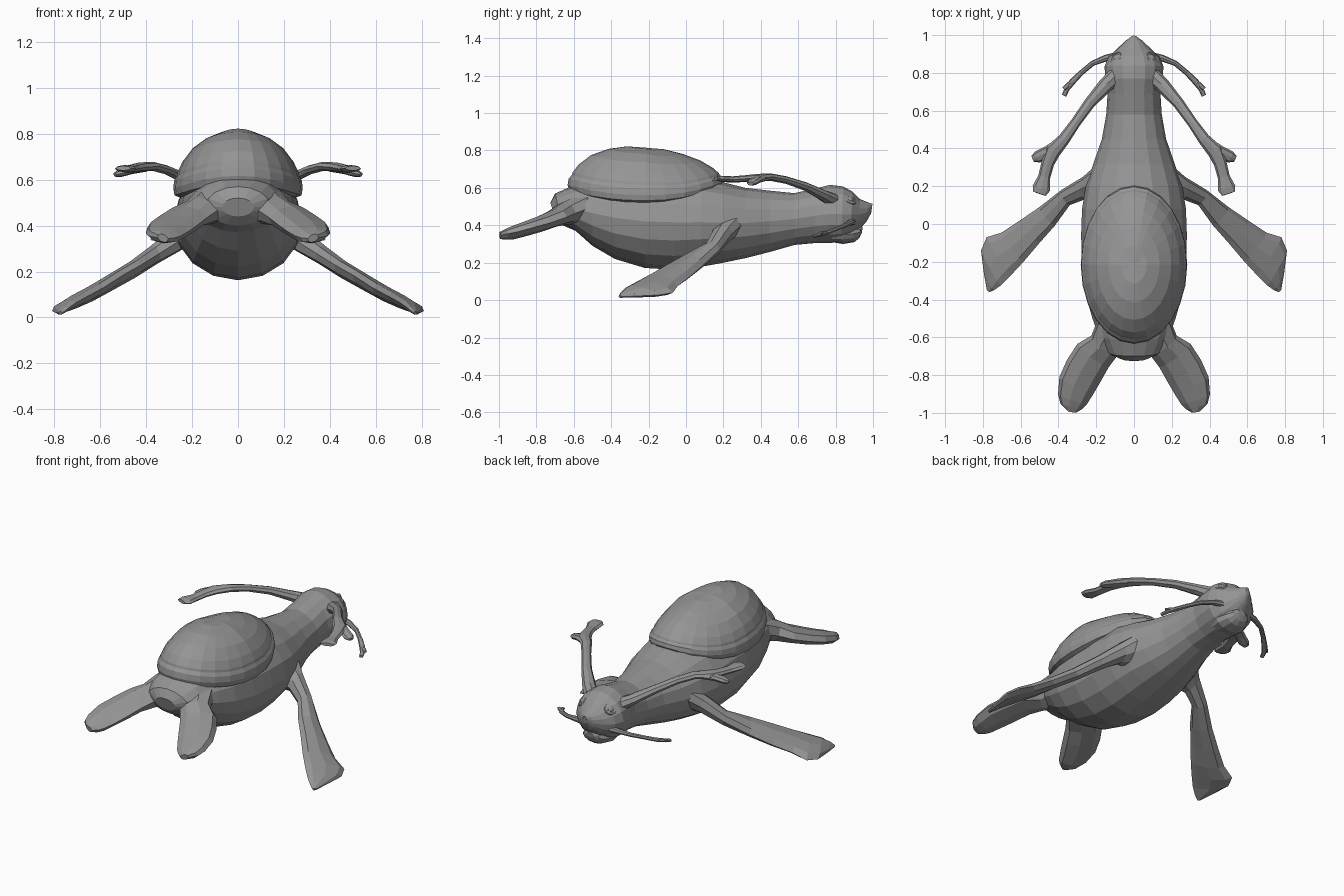
import bpy, math
from mathutils import Vector as V

skin = bpy.data.materials.new("grey_skin")
skin.diffuse_color = (0.30, 0.30, 0.30, 1)


def make(name, verts, faces, mirror):
    me = bpy.data.meshes.new(name)
    me.from_pydata(verts, [], faces)
    me.materials.append(skin)
    ob = bpy.data.objects.new(name, me)
    bpy.context.collection.objects.link(ob)
    if mirror:
        ob.modifiers.new("mirror", 'MIRROR')
        ob.modifiers["mirror"].use_mirror_merge = False
    return ob


def loft(name, rings, n=8, mirror=False):
    """Skin a row of elliptical rings, each (centre, half axis u, half axis v)."""
    verts, faces = [], []
    for c, u, v in rings:
        for i in range(n):
            a = 2 * math.pi * i / n
            verts.append(V(c) + V(u) * math.cos(a) + V(v) * math.sin(a))
    for r in range(len(rings) - 1):
        for i in range(n):
            j = (i + 1) % n
            faces.append((r * n + i, r * n + j, r * n + n + j, r * n + n + i))
    faces.append(tuple(reversed(range(n))))
    faces.append(tuple(range(len(verts) - n, len(verts))))
    ob = make(name, verts, faces, mirror)
    # consistent outward normals
    import bmesh
    bm = bmesh.new()
    bm.from_mesh(ob.data)
    bmesh.ops.recalc_face_normals(bm, faces=bm.faces)
    bm.to_mesh(ob.data)
    bm.free()
    return ob


def body_loft(name, rows, n):
    """Rows: bottom y, bottom z, top y, top z, half width."""
    loft(name, [((0, (yb + yt) / 2, (zb + zt) / 2), (w, 0, 0),
                 (0, (yt - yb) / 2, (zt - zb) / 2)) for yb, zb, yt, zt, w in rows], n)


def blade(name, rows):
    """Rows: leading edge point, trailing edge point, half thickness."""
    rings = []
    for a, b, t in rows:
        a, b = V(a), V(b)
        rings.append(((a + b) / 2, (a - b) / 2, V((0.35, -0.1, 1)).normalized() * t))
    loft(name, rings, 8, True)


def stalk(name, pts):
    """Flattened tube along points: x, y, z, half width, half height."""
    rings = []
    for i, p in enumerate(pts):
        a, b = V(pts[max(i - 1, 0)][:3]), V(pts[min(i + 1, len(pts) - 1)][:3])
        d = (b - a).normalized()
        u = d.cross(V((0, 0, 1))).normalized()
        rings.append((p[:3], u * p[3], u.cross(d) * p[4]))
    loft(name, rings, 8, True)


# Body, neck and head
body_loft("body", [
    (-.70, .44, -.725, .52, .07), (-.66, .40, -.70, .57, .14), (-.59, .37, -.61, .61, .185),
    (-.50, .29, -.50, .64, .22), (-.38, .22, -.38, .66, .255), (-.22, .172, -.22, .67, .275),
    (-.06, .162, -.06, .67, .28), (.08, .178, .08, .655, .275), (.20, .20, .20, .63, .255),
    (.32, .225, .32, .60, .215), (.45, .258, .45, .585, .17), (.58, .295, .58, .572, .147),
    (.69, .305, .69, .597, .14), (.76, .305, .77, .616, .152), (.83, .31, .84, .608, .156),
    (.88, .335, .89, .58, .135), (.925, .375, .93, .54, .09), (.965, .42, .975, .522, .045),
    (.99, .465, .997, .515, .012)], 16)

# Lower jaw
body_loft("jaw", [(.78, .31, .78, .38, .09), (.84, .30, .84, .40, .10), (.90, .31, .89, .40, .08),
                  (.925, .33, .935, .395, .055), (.94, .36, .945, .39, .025)], 12)

# Shell: a rolled rim and a dome, following a curved lower edge
prof = [(.90, -.01), (.98, 0), (1, .03), (.985, .065), (.945, .085), (.935, .10),
        (.86, .145), (.70, .205), (.48, .25), (.24, .277)]
N = 24
verts, faces = [], []
for r, h in prof:
    for i in range(N):
        a = 2 * math.pi * i / N
        s = math.sin(a)
        sag = .532 + (.085 if s > 0 else .055) * abs(s) ** 2.2 * min(1, r)
        lift = h * (1 - .35 * max(s, 0) * r)
        verts.append((.282 * r * math.cos(a), -.215 + .418 * r * s, sag + lift))
for k in range(len(prof) - 1):
    for i in range(N):
        j = (i + 1) % N
        faces.append((k * N + i, k * N + j, k * N + N + j, k * N + N + i))
top = len(verts)
verts.append((0, -.215, .815))
for i in range(N):
    faces.append((top - N + i, top - N + (i + 1) % N, top))
faces.append(tuple(reversed(range(N))))
make("shell", verts, faces, False)

# Front flippers
blade("front_flipper", [
    ((.18, .33, .43), (.18, .12, .33), .07), ((.27, .25, .36), (.26, .13, .33), .055),
    ((.385, .18, .27), (.34, .10, .28), .042), ((.50, .09, .185), (.42, -.01, .23), .037),
    ((.61, .015, .12), (.50, -.10, .185), .035), ((.70, -.045, .075), (.585, -.20, .13), .033),
    ((.78, -.07, .04), (.65, -.27, .095), .03), ((.81, -.14, .028), (.705, -.325, .065), .024),
    ((.795, -.26, .022), (.74, -.35, .04), .016), ((.78, -.345, .018), (.765, -.36, .02), .008)])

# Hind flippers
blade("hind_flipper", [
    ((.19, -.50, .50), (.04, -.64, .47), .08), ((.225, -.59, .465), (.09, -.70, .465), .065),
    ((.30, -.635, .445), (.135, -.76, .435), .05), ((.355, -.72, .415), (.18, -.84, .40), .046),
    ((.395, -.81, .39), (.215, -.90, .375), .042), ((.402, -.90, .365), (.25, -.955, .355), .038),
    ((.39, -.95, .355), (.275, -.98, .347), .03), ((.35, -.99, .347), (.305, -.998, .344), .02)])

# Long forked feelers sweeping back from the head
stalk("long_feeler", [
    (.09, .79, .53, .045, .04), (.15, .735, .56, .04, .03), (.235, .64, .607, .03, .023),
    (.31, .535, .642, .027, .02), (.37, .45, .658, .032, .02), (.43, .385, .655, .042, .02),
    (.457, .32, .65, .034, .018), (.475, .25, .645, .032, .017), (.49, .19, .648, .048, .016),
    (.50, .16, .65, .035, .01)])
stalk("long_feeler_fork", [(.40, .42, .655, .03, .02), (.46, .38, .645, .032, .02),
                           (.51, .355, .63, .032, .018), (.535, .345, .622, .018, .01)])

# Short forked whiskers beside the mouth
stalk("whisker", [
    (.09, .89, .42, .02, .02), (.15, .878, .415, .018, .015), (.22, .85, .40, .014, .012),
    (.28, .80, .38, .014, .011), (.325, .755, .362, .017, .011), (.355, .715, .35, .014, .01),
    (.37, .68, .342, .012, .008)])
stalk("whisker_fork", [(.32, .76, .362, .012, .01), (.35, .735, .36, .013, .009),
                       (.372, .715, .358, .01, .007)])

# Eyes: lid ring and eyeball on the slope of the brow
for side, tag in ((1, "right"), (-1, "left")):
    out = V((side * .62, .42, .66))
    rot = out.to_track_quat('Z', 'Y').to_euler()
    pos = V((side * .094, .876, .537))
    bpy.ops.mesh.primitive_torus_add(major_segments=12, minor_segments=6, major_radius=.03,
                                     minor_radius=.008, location=pos, rotation=rot)
    lid = bpy.context.object
    lid.name = tag + "_eyelid"
    bpy.ops.mesh.primitive_uv_sphere_add(segments=12, ring_count=8, radius=.022,
                                         location=pos - out * .006, rotation=rot)
    ball = bpy.context.object
    ball.name = tag + "_eyeball"
    for ob in (lid, ball):
        ob.data.materials.append(skin)
